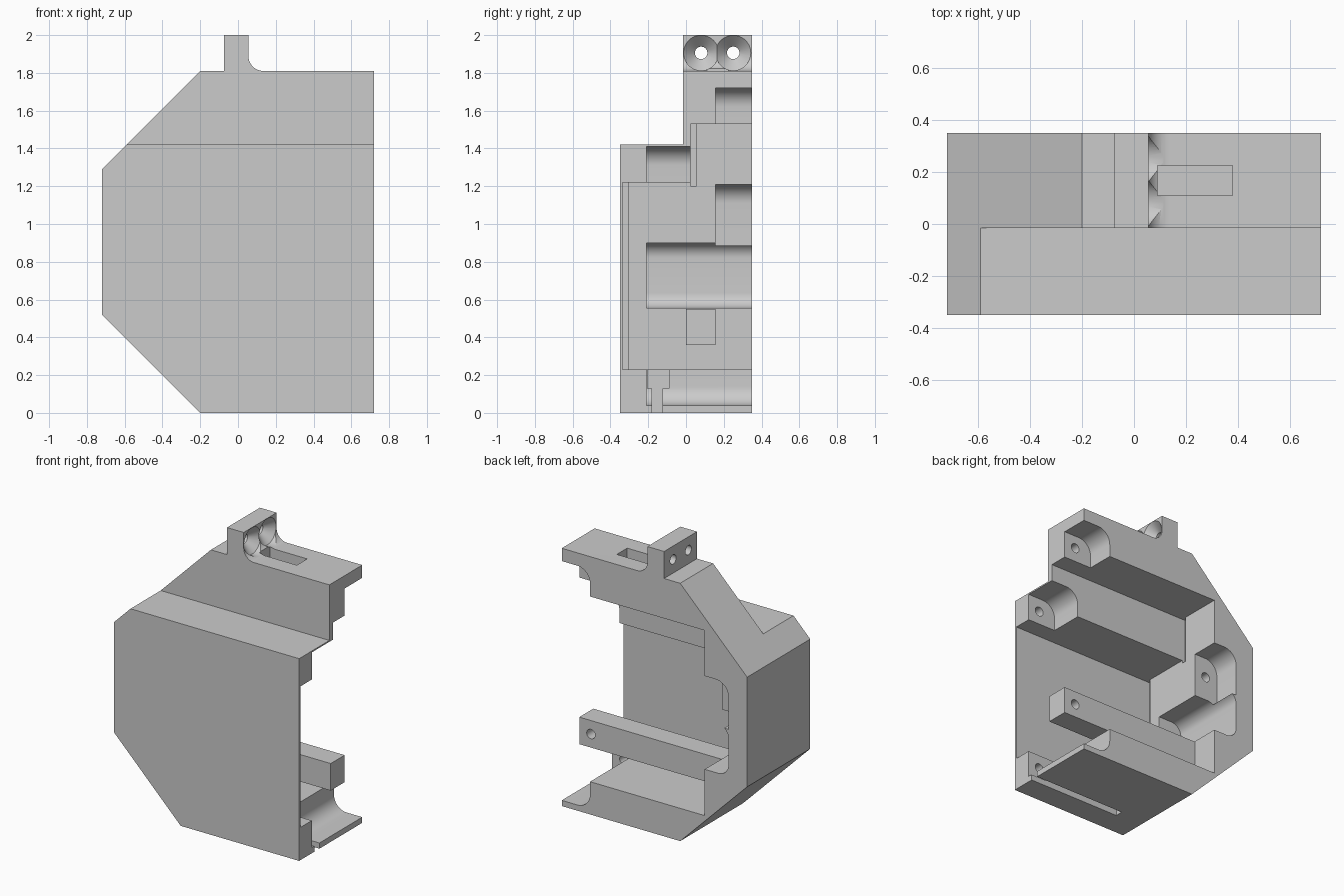
import bpy, bmesh, math
from mathutils import Vector

cube = bpy.data.objects.get("Cube")
if cube:
    bpy.data.objects.remove(cube, do_unlink=True)

grey = bpy.data.materials.new("plain_grey")
grey.use_nodes = True
grey.diffuse_color = (0.6, 0.6, 0.6, 1)
grey.node_tree.nodes["Principled BSDF"].inputs["Base Color"].default_value = (0.6, 0.6, 0.6, 1)

BACK = 0.35      # open rear plane
OUT = 0.45       # overshoot behind the rear plane
SIDE = 0.72      # open side plane
WALL = -0.39     # inner face of the closed side wall
HOLE = 0.033


def finish(name, bm):
    bmesh.ops.recalc_face_normals(bm, faces=bm.faces)
    mesh = bpy.data.meshes.new(name)
    bm.to_mesh(mesh)
    bm.free()
    mesh.materials.append(grey)
    obj = bpy.data.objects.new(name, mesh)
    bpy.context.collection.objects.link(obj)
    return obj


def rounded(points, radii):
    """Replace each corner that has a radius by an arc (right angles)."""
    out = []
    for i, p in enumerate(points):
        r = radii.get(i, 0)
        p = Vector(p)
        if not r:
            out.append(p)
            continue
        a = (Vector(points[i - 1]) - p).normalized() * r
        b = (Vector(points[(i + 1) % len(points)]) - p).normalized() * r
        for k in range(13):
            t = math.pi / 2 * k / 12
            out.append(p + a * (1 - math.sin(t)) + b * (1 - math.cos(t)))
    return out


def prism(name, points, y0, y1):
    """Extrude an x-z outline along y."""
    bm = bmesh.new()
    face = bm.faces.new([bm.verts.new((p[0], y0, p[1])) for p in points])
    ext = bmesh.ops.extrude_face_region(bm, geom=[face])
    verts = [v for v in ext["geom"] if isinstance(v, bmesh.types.BMVert)]
    bmesh.ops.translate(bm, verts=verts, vec=(0, y1 - y0, 0))
    return finish(name, bm)


def block(name, x, y, z, radii={}):
    """Box; corners 0..3 run low-left, low-right, high-right, high-left."""
    pts = [(x[0], z[0]), (x[1], z[0]), (x[1], z[1]), (x[0], z[1])]
    return prism(name, rounded(pts, radii), *y)


def drill(x, z, y0, y1):
    ring = [(x + HOLE * math.cos(k * math.tau / 32), z + HOLE * math.sin(k * math.tau / 32))
            for k in range(32)]
    return prism("drill", ring, y0, y1)


def lathe_x(profile, y, z, n=48):
    """Closed solid of revolution about an axis along x."""
    bm = bmesh.new()
    rings = [[bm.verts.new((x, y + r * math.cos(k * math.tau / n), z + r * math.sin(k * math.tau / n)))
              for k in range(n)] for x, r in profile]
    for a, b in zip(rings, rings[1:]):
        for k in range(n):
            j = (k + 1) % n
            bm.faces.new((a[k], a[j], b[j], b[k]))
    bm.faces.new(rings[0])
    bm.faces.new(rings[-1])
    return finish("countersink", bm)


def cut(target, cutter):
    cutter.hide_render = True
    mod = target.modifiers.new("cut", 'BOOLEAN')
    mod.operation = 'DIFFERENCE'
    mod.solver = 'EXACT'
    mod.object = cutter
    bpy.context.view_layer.objects.active = target
    bpy.ops.object.modifier_apply(modifier=mod.name)
    bpy.data.objects.remove(cutter, do_unlink=True)


# Housing outline with the mounting tab and its fillet
outline = [(-0.2, 0), (SIDE, 0), (SIDE, 1.81), (0.055, 1.81), (0.055, 2), (-0.075, 2),
           (-0.075, 1.81), (-0.2, 1.81), (-0.72, 1.29), (-0.72, 0.52)]
housing = prism("housing", rounded(outline, {3: 0.08}), -0.35, BACK)

# Set-back upper front
cut(housing, block("step", (-1, 1), (-0.5, -0.015), (1.42, 2.2)))

# Stepped main cavity and the relief grooves in its end wall
cut(housing, block("cavity", (WALL, 1), (-0.335, OUT), (0.23, 1.22)))
cut(housing, block("upper_cavity", (WALL, 1), (0.025, OUT), (1.0, 1.53)))
cut(housing, block("groove", (-0.415, 0), (-0.335, -0.305), (0.23, 1.22)))
cut(housing, block("upper_groove", (-0.415, 0), (0.025, 0.055), (1.2, 1.53)))

# Screw pockets beside the open side, rounded at the inner corner
for y0, y1, z, corner, hole_z in ((0.155, OUT, (1.45, 1.72), 3, 1.63),
                                  (-0.21, 0.2, (1.15, 1.41), 3, 1.315),
                                  (-0.21, OUT, (0.04, 0.3), 0, 0.135)):
    cut(housing, block("pocket", (0.5, 1), (y0, y1), z, {corner: 0.1}))
    cut(housing, drill(0.63, hole_z, y0 - 0.11, y0 + 0.02))

# Pockets in the closed side wall
cut(housing, block("deep_pocket", (-0.575, -0.2), (-0.21, OUT), (0.555, 0.9), {0: 0.08, 3: 0.08}))
cut(housing, block("wall_pocket", (-0.575, -0.2), (0.155, OUT), (0.885, 1.21), {3: 0.1}))
cut(housing, drill(-0.48, 1.07, 0, 0.18))

# Stepped slot through the floor
cut(housing, block("floor_slot", (0, 1), (-0.18, -0.125), (-0.1, 0.2)))
cut(housing, block("floor_slot_wide", (0, 1), (-0.205, -0.09), (0.13, 0.3)))

# Blind recess in the top
cut(housing, block("top_recess", (0.09, 0.38), (0.11, 0.225), (1.69, 2.1)))

# Countersunk screw holes in the tab
for y in (0.08, 0.25):
    cut(housing, lathe_x([(-0.2, HOLE), (-0.005, HOLE), (0.055, 0.093), (0.25, 0.093)], y, 1.906))

# Cross bar with a screw hole at its free end
cross_bar = block("cross_bar", (WALL - 0.01, SIDE), (0, 0.155), (0.36, 0.55))
cut(cross_bar, drill(0.63, 0.455, 0.03, 0.3))

for obj in (housing, cross_bar):
    bpy.ops.object.select_all(action='DESELECT')
    obj.select_set(True)
    bpy.context.view_layer.objects.active = obj
    bpy.ops.object.shade_smooth_by_angle(angle=math.radians(25))
